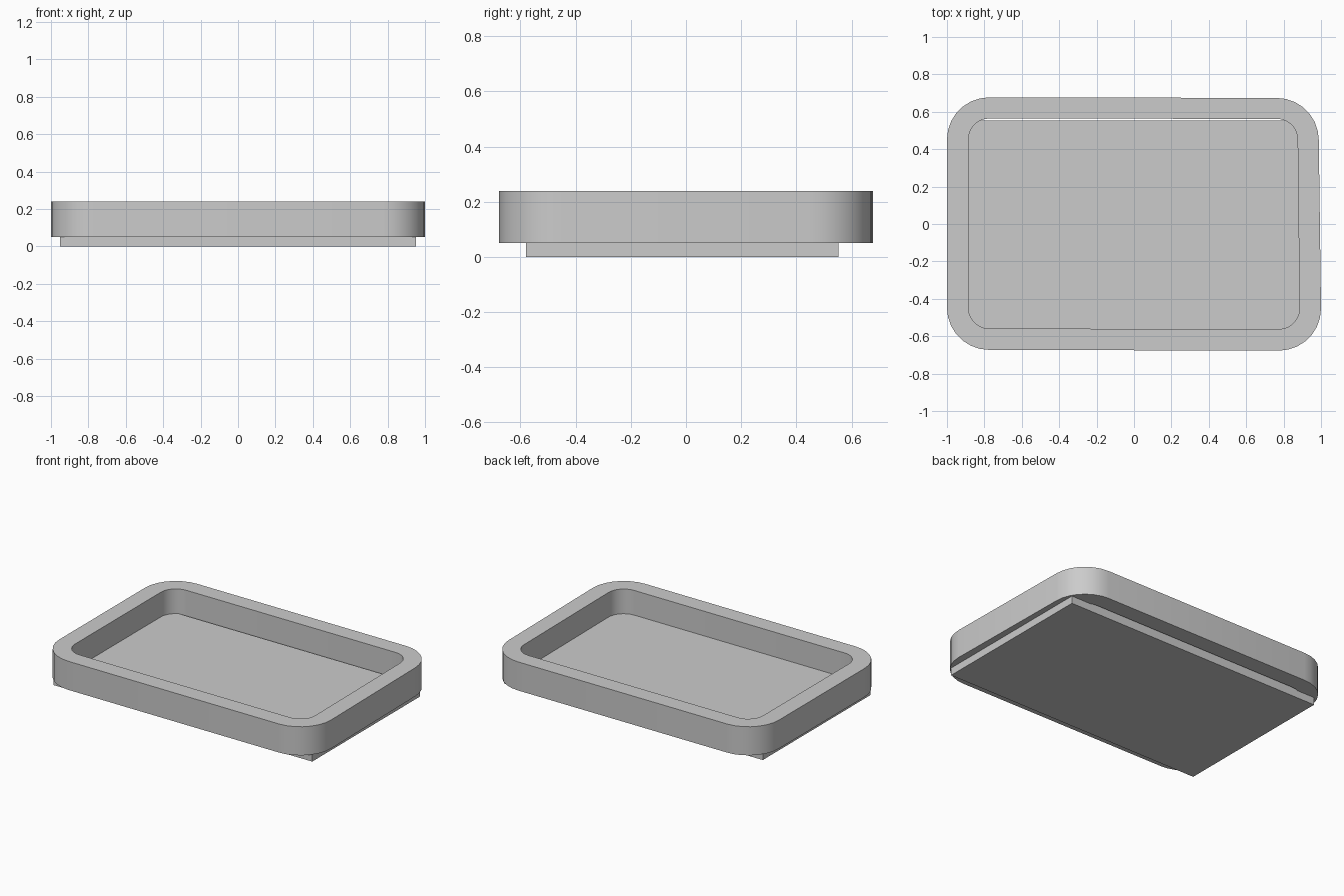
import bpy
import bmesh
from math import cos, sin, pi, radians

cube = bpy.data.objects.get("Cube")
if cube:
    bpy.data.objects.remove(cube, do_unlink=True)

grey = bpy.data.materials.new("plain_grey")
grey.use_nodes = True
COLOUR = (0.6, 0.6, 0.6, 1)
grey.diffuse_color = COLOUR
grey.node_tree.nodes["Principled BSDF"].inputs["Base Color"].default_value = COLOUR


def rounded_outline(corners, radius, steps=7):
    """Counter-clockwise outline, from the back right corner round."""
    points = []
    for i, (x, y) in enumerate(corners):
        cx = x - radius * (1 if x > 0 else -1)
        cy = y - radius * (1 if y > 0 else -1)
        for k in range(steps + 1):
            a = (i + k / steps) * pi / 2
            points.append((cx + radius * cos(a), cy + radius * sin(a)))
    return points


def finish(bm, name):
    bmesh.ops.recalc_face_normals(bm, faces=bm.faces)
    mesh = bpy.data.meshes.new(name)
    bm.to_mesh(mesh)
    bm.free()
    mesh.materials.append(grey)
    obj = bpy.data.objects.new(name, mesh)
    bpy.context.collection.objects.link(obj)
    bpy.ops.object.select_all(action='DESELECT')
    obj.select_set(True)
    bpy.context.view_layer.objects.active = obj
    bpy.ops.object.shade_smooth_by_angle(angle=radians(30))


# Rounded tray wall, very slightly out of square
outer = rounded_outline([(0.988, 0.674), (-1, 0.677), (-1, -0.673), (1, -0.677)], 0.225)
inner = rounded_outline([(0.875, 0.562), (-0.885, 0.564), (-0.885, -0.559), (0.885, -0.562)], 0.11)
bm = bmesh.new()
loops = [[bm.verts.new((x, y, z)) for x, y in outline]
         for outline, z in ((outer, 0.05), (outer, 0.24), (inner, 0.24), (inner, 0.05))]
n = len(outer)
for i in range(4):
    a, b = loops[i], loops[(i + 1) % 4]
    for k in range(n):
        j = (k + 1) % n
        bm.faces.new((a[k], a[j], b[j], b[k]))
finish(bm, "tray_wall")

# Flat square-cornered plate, its top let into the wall to form the floor
bm = bmesh.new()
bmesh.ops.create_cube(bm, size=1)
bmesh.ops.scale(bm, vec=(1.904, 1.133, 0.076), verts=bm.verts)
bmesh.ops.translate(bm, vec=(0, -0.0135, 0.038), verts=bm.verts)
finish(bm, "base_plate")
